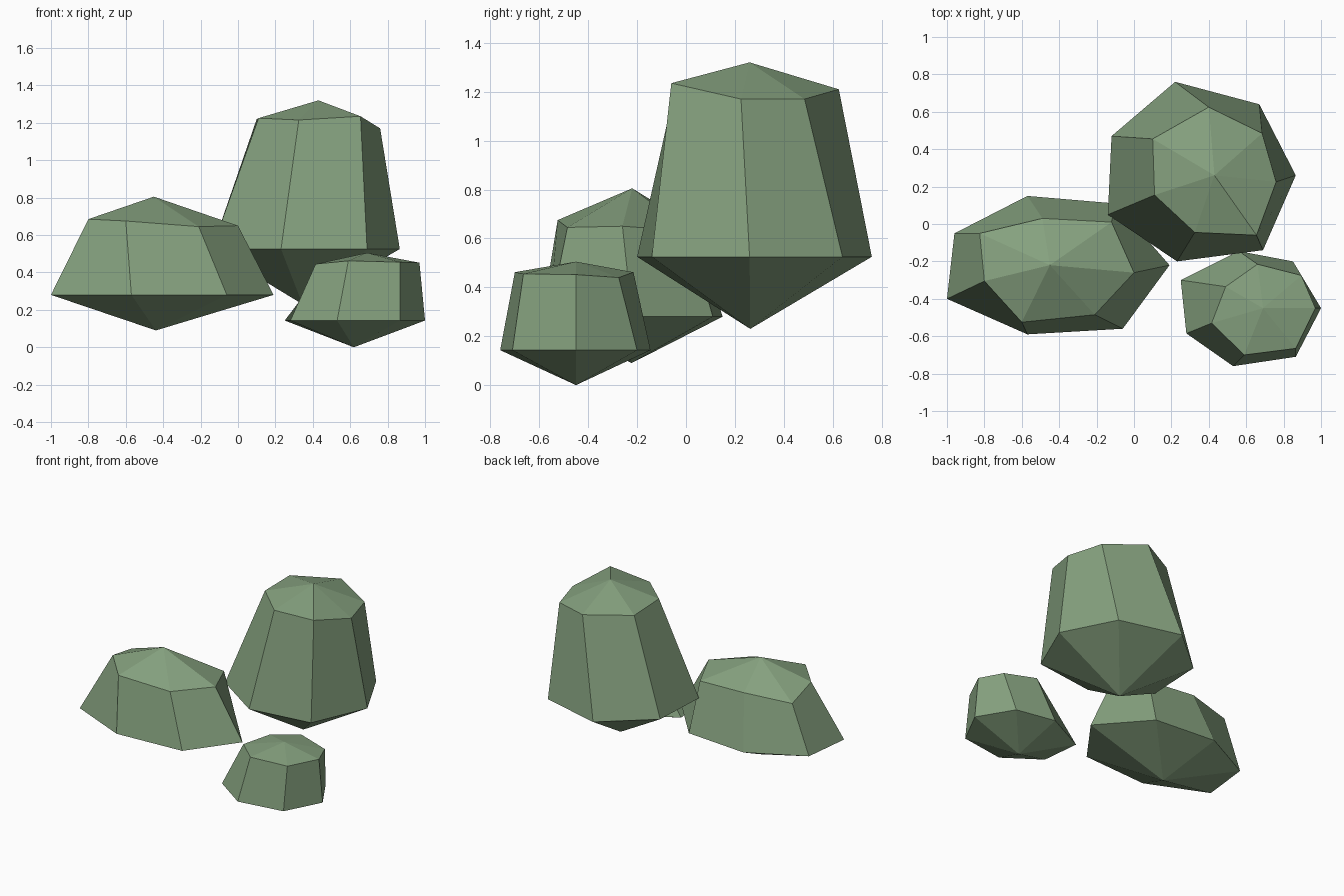
import bpy
import bmesh

if "Cube" in bpy.data.objects:
    bpy.data.objects.remove(bpy.data.objects["Cube"])

moss = bpy.data.materials.new("mossy green stone")
moss.diffuse_color = (0.235, 0.355, 0.21, 1)
moss.use_nodes = True
moss.node_tree.nodes["Principled BSDF"].inputs["Base Color"].default_value = moss.diffuse_color


def rock(name, waist_z, waist, shoulder, peak, foot_z):
    """Faceted boulder: foot point, wide waist ring, narrower shoulder ring, peak."""
    n = len(waist)
    bm = bmesh.new()
    low = [bm.verts.new((x, y, waist_z)) for x, y in waist]
    high = [bm.verts.new(p) for p in shoulder]
    top = bm.verts.new(peak)
    # the foot sits below the middle of the waist ring
    foot = bm.verts.new((sum(p[0] for p in waist) / n,
                         sum(p[1] for p in waist) / n, foot_z))
    for i in range(n):
        j = (i + 1) % n
        bm.faces.new((low[i], low[j], foot))
        bm.faces.new((low[i], low[j], high[j], high[i]))
        bm.faces.new((high[i], high[j], top))
    bmesh.ops.recalc_face_normals(bm, faces=bm.faces)
    mesh = bpy.data.meshes.new(name)
    bm.to_mesh(mesh)
    bm.free()
    mesh.materials.append(moss)
    obj = bpy.data.objects.new(name, mesh)
    bpy.context.collection.objects.link(obj)
    return obj


# Tall boulder at the back
rock("tall_rock", 0.525,
     [(-.14, .05), (-.12, .47), (.22, .76), (.67, .64), (.865, .26), (.69, -.14), (.23, -.2)],
     [(.11, .155, 1.225), (.10, .455, 1.22), (.40, .625, 1.21), (.685, .485, 1.17),
      (.76, .225, 1.17), (.655, -.06, 1.235), (.325, -.045, 1.215)],
     (.43, .26, 1.32), 0.23)

# Wide boulder on the left
rock("wide_rock", 0.28,
     [(-1, -.4), (-.96, -.05), (-.57, .15), (-.10, .11), (.19, -.22), (-.06, -.56), (-.57, -.59)],
     [(-.80, -.305, .685), (-.825, -.05, .63), (-.49, .03, .65), (-.12, .01, .63),
      (0, -.26, .65), (-.21, -.485, .645), (-.60, -.525, .675)],
     (-.45, -.22, .805), 0.09)

# Small boulder at the front right
rock("small_rock", 0.143,
     [(.25, -.3), (.56, -.145), (.85, -.2), (1, -.45), (.865, -.71), (.53, -.76), (.28, -.585)],
     [(.49, -.335, .46), (.66, -.215, .462), (.895, -.275, .44), (.97, -.45, .452),
      (.865, -.665, .455), (.59, -.70, .462), (.415, -.53, .445)],
     (.69, -.45, .505), 0.0)
